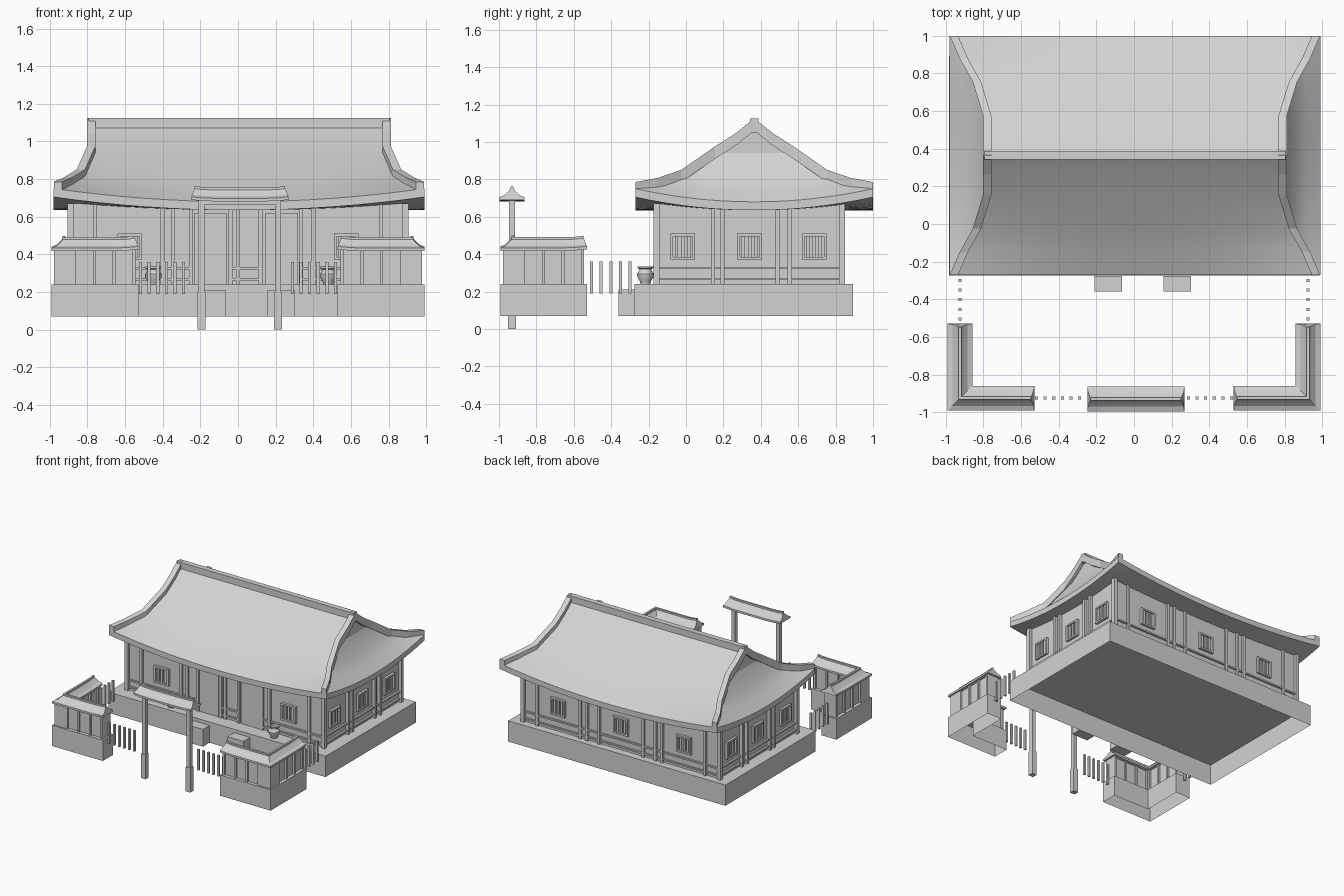
import bpy, bmesh, math
from mathutils import Vector

old = bpy.data.objects.get("Cube")
if old:
    bpy.data.objects.remove(old, do_unlink=True)

grey = bpy.data.materials.new("plain_grey")
grey.use_nodes = True
COLOR = (0.65, 0.65, 0.65, 1)
grey.diffuse_color = COLOR
grey.node_tree.nodes["Principled BSDF"].inputs["Base Color"].default_value = COLOR


def finish(name, bm, smooth=None):
    bmesh.ops.remove_doubles(bm, verts=bm.verts, dist=0.0002)
    bmesh.ops.recalc_face_normals(bm, faces=bm.faces)
    mesh = bpy.data.meshes.new(name)
    bm.to_mesh(mesh)
    bm.free()
    mesh.materials.append(grey)
    ob = bpy.data.objects.new(name, mesh)
    bpy.context.collection.objects.link(ob)
    if smooth:
        bpy.ops.object.select_all(action='DESELECT')
        ob.select_set(True)
        bpy.context.view_layer.objects.active = ob
        bpy.ops.object.shade_smooth_by_angle(angle=math.radians(smooth))
    return ob


def add_box(bm, x0, x1, y0, y1, z0, z1):
    vs = bmesh.ops.create_cube(bm, size=1)["verts"]
    for v in vs:
        v.co = ((x0 + x1) / 2 + v.co.x * (x1 - x0),
                (y0 + y1) / 2 + v.co.y * (y1 - y0),
                (z0 + z1) / 2 + v.co.z * (z1 - z0))


def boxes(name, *dims):
    bm = bmesh.new()
    for d in dims:
        add_box(bm, *d)
    return finish(name, bm)


def loft(bm, rings, closed=False, caps=False):
    rows = [[bm.verts.new(p) for p in r] for r in rings]
    n = len(rows[0])
    for a, b in zip(rows, rows[1:]):
        for i in range(n if closed else n - 1):
            j = (i + 1) % n
            bm.faces.new((a[i], a[j], b[j], b[i]))
    if caps:
        bm.faces.new(rows[0])
        bm.faces.new(rows[-1])


def sweep(name, path, profile, inset=0, lift=0, closed=True):
    """Sweep an (offset, height) outline along a flat mitred path; ends may flare."""
    pts = [Vector(p) for p in path]
    if lift:  # extra stations near the open ends for the upturned eaves
        a, b = (pts[1] - pts[0]).normalized(), (pts[-2] - pts[-1]).normalized()
        pts = [pts[0], pts[0] + a * 0.06, pts[0] + a * 0.12] + pts[1:-1] + \
              [pts[-1] + b * 0.12, pts[-1] + b * 0.06, pts[-1]]
    half = max(abs(o) for o, z in profile)
    rings = []
    for i, p in enumerate(pts):
        d0 = (p - pts[i - 1]).normalized() if i else None
        d1 = (pts[i + 1] - p).normalized() if i < len(pts) - 1 else None
        d0, d1 = d0 or d1, d1 or d0
        t = (d0 + d1).normalized()
        side = Vector((-t.y, t.x)) / t.dot(d1)
        near = min(i, len(pts) - 1 - i)
        up = lift * (1, 0.3, 0)[min(near, 2)]
        sign = 1 if i == 0 else -1
        ring = []
        for o, z in profile:
            q = p + side * o
            if near == 0:
                q = q + t * sign * inset * (1 - abs(o) / half) ** 2
            ring.append((q.x, q.y, z + up))
        rings.append(ring)
    bm = bmesh.new()
    loft(bm, rings, closed=closed, caps=True)
    return finish(name, bm)


def small_roof(name, path, z):
    right = [(0.066, z), (0.066, z + 0.016), (0.04, z + 0.026),
             (0.018, z + 0.048), (0.008, z + 0.06), (0.008, z + 0.073)]
    outline = right + [(-o, h) for o, h in reversed(right)]
    return sweep(name, path, outline, inset=0.022, lift=0.008)


# Platform, hollow underneath, and steps
GROUND, FLOOR = 0.07, 0.24
bm = bmesh.new()
add_box(bm, -0.982, 0.985, -0.275, 0.893, GROUND, FLOOR)
bmesh.ops.recalc_face_normals(bm, faces=bm.faces)
bmesh.ops.delete(bm, geom=[f for f in bm.faces if f.normal.z < -0.9], context='FACES_ONLY')
finish("platform", bm)
boxes("steps", *[(x, x + 0.145, -0.36, -0.276, GROUND, 0.212) for x in (-0.21, 0.157)])

# Hall walls
X, Y0, Y1, TOP = 0.88, -0.155, 0.83, 0.67
boxes("hall_walls", (-X, X, Y0, Y1, FLOOR, TOP))
side_posts = (0.145, 0.195, 0.49, 0.555)
front_posts = (-0.76, -0.40, -0.345, -0.25, -0.04, 0.0, 0.12, 0.335, 0.40, 0.76)
back_posts = (-0.76, -0.37, -0.31, -0.2, 0.2, 0.31, 0.37, 0.76)
w = 0.011
posts = [(x - 0.016, x + 0.016, y - 0.016, y + 0.016, FLOOR, TOP)
         for x in (-0.89, 0.89) for y in (Y0 - 0.004, Y1 + 0.004)]
posts += [(s * 0.89 - 0.016, s * 0.89 + 0.016, y - w, y + w, FLOOR, TOP)
          for s in (-1, 1) for y in side_posts]
posts += [(x - w, x + w, Y0 - 0.016, Y0, FLOOR, TOP) for x in front_posts]
posts += [(x - w, x + w, Y1, Y1 + 0.016, FLOOR, TOP) for x in back_posts]
boxes("wall_posts", *posts)

# Low rails round the walls, broken at the doorways
rails = []
for z in (0.262, 0.32):
    rails += [(s * 0.882 - 0.014, s * 0.882 + 0.014, Y0, Y1, z, z + 0.012) for s in (-1, 1)]
    rails.append((-X, X, Y1, Y1 + 0.014, z, z + 0.012))
    rails += [(a, b, Y0 - 0.014, Y0, z, z + 0.012)
              for a, b in ((-X, -0.25), (-0.04, 0.12), (0.335, X))]
boxes("wall_rails", *rails)
boxes("doors", *[(x, x + 0.175, Y0 - 0.009, Y0, FLOOR, 0.62) for x in (-0.235, 0.143)])


# Barred windows: frame and bars, laid along one wall
def window(u, wall, sign, along_x):
    parts = [(u - 0.066, u + 0.066, z, z + 0.014, 0.02) for z in (0.372, 0.496)]
    parts += [(u + k - 0.007, u + k + 0.007, 0.372, 0.51, 0.02) for k in (-0.059, 0.059)]
    parts += [(u + k - 0.009, u + k + 0.009, 0.38, 0.5, 0.011) for k in (-0.033, 0, 0.033)]
    result = []
    for a, b, c, d, depth in parts:
        lo, hi = sorted((wall, wall + sign * depth))
        result.append((a, b, lo, hi, c, d) if along_x else (lo, hi, a, b, c, d))
    return result


bars = []
for s in (-1, 1):
    for y in (-0.018, 0.34, 0.685):
        bars += window(y, s * X, s, False)
    bars += window(s * 0.575, Y0, -1, True)
for x in (-0.57, 0, 0.57):
    bars += window(x, Y1, 1, True)
boxes("windows", *bars)

# Main roof: rows of (distance from ridge, half width, height, corner lift)
CX, CY, N = 0.005, 0.365, 16
rows = [(0, 0.785, 1.09, 0), (0.1, 0.785, 1.01, 0), (0.21, 0.785, 0.94, 0),
        (0.39, 0.84, 0.815, 0), (0.515, 0.91, 0.742, 0.03), (0.635, 0.985, 0.68, 0.07)]
steps = [-1 + 2 * i / N for i in range(N + 1)]
D, W, EAVE, LIFT = rows[-1]
LOW = EAVE - 0.045
bm = bmesh.new()
for s in (-1, 1):
    loft(bm, [[(CX + hw * u, CY + s * d, z + k * u * u) for u in steps] for d, hw, z, k in rows])
    loft(bm, [[(CX + s * hw, CY + d * v, z + k * v * v) for v in steps] for d, hw, z, k in rows[2:]])
    # eave boards
    loft(bm, [[(CX + W * u, CY + s * D, z + LIFT * u * u) for u in steps] for z in (EAVE, LOW)])
    loft(bm, [[(CX + s * W, CY + D * v, z + LIFT * v * v) for v in steps] for z in (EAVE, LOW)])
# curved underside
loft(bm, [[(CX + W * u, CY + D * v, LOW + LIFT * u * u * v * v) for u in steps] for v in steps])
finish("main_roof", bm, 32)

# Gables with a sunken triangle
for side, s in (("right", -1), ("left", 1)):
    bm = bmesh.new()
    x = CX + s * 0.79
    tri = [bm.verts.new((x, CY + d, z)) for d, z in ((-0.21, 0.925), (0.21, 0.925), (0, 1.09))]
    face = bm.faces.new(tri if s > 0 else tri[::-1])
    bmesh.ops.inset_region(bm, faces=[face], thickness=0.022, depth=0)
    bmesh.ops.inset_region(bm, faces=[face], thickness=0.001, depth=-0.008)
    finish(side + "_gable", bm)

# Ridge beam and hip bands
boxes("ridge_beam", (CX - 0.8, CX + 0.8, CY - 0.022, CY + 0.022, 1.05, 1.125))
half = [(d, min(hw, 0.962), z + k) for d, hw, z, k in rows]
path = [(-d, hw, z) for d, hw, z in reversed(half)] + half[1:]
for side, s in (("right", -1), ("left", 1)):
    bm = bmesh.new()
    loft(bm, [[(CX + s * (hw + a), CY + d, z + b) for a, b in
               ((-0.022, -0.03), (0.022, -0.03), (0.022, 0.036), (-0.022, 0.036))]
              for d, hw, z in path], closed=True, caps=True)
    finish(side + "_hip_band", bm)

# Gate
GX, GY = 0.01, -0.93
gate = []
for s in (-1, 1):
    x = GX + s * 0.203
    gate += [(x - 0.021, x + 0.021, GY - 0.021, GY + 0.021, 0, 0.2),
             (x - 0.016, x + 0.016, GY - 0.016, GY + 0.016, 0.2, 0.69)]
gate.append((GX - 0.2, GX + 0.2, GY - 0.012, GY + 0.012, 0.665, 0.69))
boxes("gate_posts", *gate)
small_roof("gate_roof", [(GX - 0.258, GY), (GX + 0.258, GY)], 0.682)

# Corner walls, each an L of hollow base, wall, posts and roof
for side, s in (("right", -1), ("left", 1)):
    L = [(s * 0.924, -0.53), (s * 0.924, -0.926), (s * 0.53, -0.926)]
    inner = [(s * 0.924, -0.545), L[1], (s * 0.545, -0.926)]
    sweep(side + "_corner_base", L, [(-0.066, GROUND), (-0.066, FLOOR), (0.066, FLOOR),
                                     (0.066, GROUND)], closed=False)
    sweep(side + "_corner_wall", inner, [(-0.038, FLOOR), (0.038, FLOOR), (0.038, 0.425), (-0.038, 0.425)])
    studs = []
    for i in range(5):
        t = min(0.553 + i * 0.105, 0.97)
        x, y = s * t, -t
        studs.append((x - 0.008, x + 0.008, -0.978, -0.874, FLOOR, 0.425))
        xs = sorted((s * 0.978, s * 0.872))
        studs.append((xs[0], xs[1], y - 0.008, y + 0.008, FLOOR, 0.425))
    boxes(side + "_corner_studs", *studs)
    small_roof(side + "_corner_roof", L, 0.418)

    # Picket fences
    pickets = [(s * (0.29 + i * 0.0455), -0.925) for i in range(6)]
    pickets += [(s * 0.925, -0.505 + i * 0.0515) for i in range(5)]
    boxes(side + "_pickets", *[(x - 0.008, x + 0.008, y - 0.008, y + 0.008, 0.19, 0.36)
                               for x, y in pickets])

# Urns
profile = [(0.026, 0.24), (0.03, 0.255), (0.043, 0.278), (0.045, 0.295), (0.033, 0.312),
           (0.032, 0.32), (0.042, 0.326), (0.042, 0.335), (0.03, 0.335), (0.028, 0.318)]
for name, x in (("right_urn", -0.45), ("left_urn", 0.48)):
    bm = bmesh.new()
    turn = [2 * math.pi * i / 16 for i in range(16)]
    loft(bm, [[(x + r * math.cos(a), -0.217 + r * math.sin(a), z) for a in turn]
              for r, z in profile], closed=True, caps=True)
    finish(name, bm, 35)
